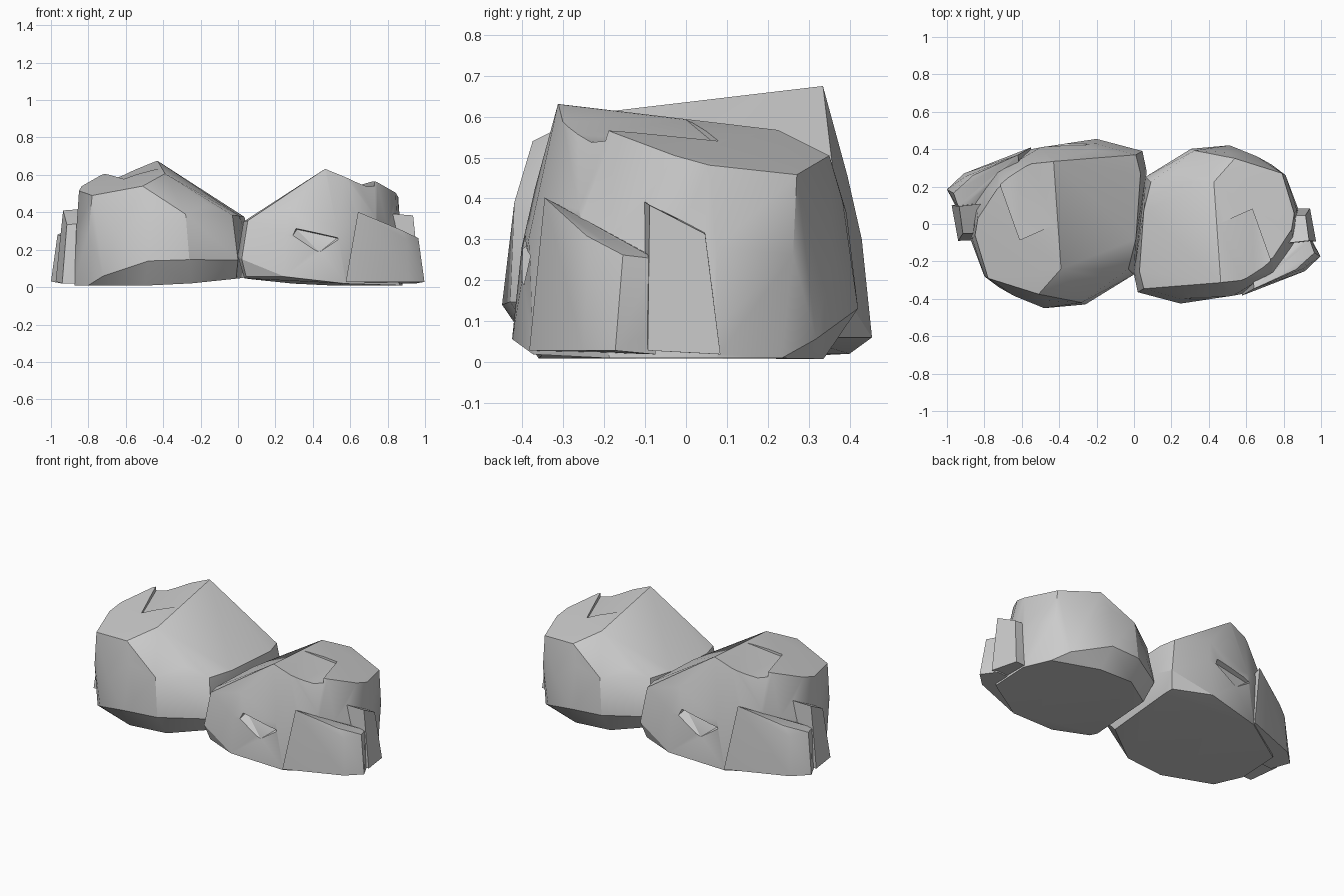
import bpy, bmesh, math

if "Cube" in bpy.data.objects:
    bpy.data.objects.remove(bpy.data.objects["Cube"])

def hull(name, pts):
    """Convex faceted stone piece from a few corner points."""
    bm = bmesh.new()
    for p in pts:
        bm.verts.new(p)
    r = bmesh.ops.convex_hull(bm, input=bm.verts)
    junk = {g for g in r["geom_interior"] + r["geom_unused"] if isinstance(g, bmesh.types.BMVert)}
    bmesh.ops.delete(bm, geom=list(junk), context='VERTS')
    bmesh.ops.recalc_face_normals(bm, faces=bm.faces)
    me = bpy.data.meshes.new(name)
    bm.to_mesh(me)
    bm.free()
    ob = bpy.data.objects.new(name, me)
    bpy.context.collection.objects.link(ob)
    return ob

def combine(target, tool, op):
    m = target.modifiers.new(op, 'BOOLEAN')
    m.operation, m.object, m.solver = op, tool, 'EXACT'
    bpy.context.view_layer.objects.active = target
    bpy.ops.object.modifier_apply(modifier=m.name)
    bpy.data.objects.remove(tool)

# Main boulder: top rim, sloped inner shoulder, belly and base
top = [(-.43, .335, .675), (-.39, -.24, .607), (-.51, -.375, .54), (-.78, -.29, .49),
       (-.85, -.06, .515), (-.835, .03, .54), (-.73, .19, .60), (-.55, .315, .655)]
shoulder = [(-.16, -.29, .44), (-.28, -.42, .39), (-.46, -.41, .42), (-.03, -.24, .385),
            (.01, -.08, .38), (.035, .27, .375), (.01, .37, .38), (-.23, .395, .455)]
belly = [(-.64, -.385, .28), (-.80, -.28, .28), (-.865, -.08, .30), (-.48, -.45, .14),
         (-.26, -.43, .147), (0, -.27, .145), (.025, -.08, .16), (.068, .28, .18),
         (.045, .39, .16), (-.2, .43, .30), (-.5, .41, .33), (-.72, .28, .40)]
base = [(-.72, -.34, .06), (-.8, -.25, .01), (-.5, -.36, .008), (-.25, -.35, .02),
        (-.01, -.18, .045), (.03, .3, .05), (.02, .36, .06), (-.2, .455, .06),
        (-.55, .4, .02), (-.86, .2, .01), (-.875, -.08, .01)]
left_rock = hull("left_rock", top + shoulder + belly + base)

# Low ledge flaring out at the back outer corner
combine(left_rock, hull("low_ledge", [
    (-1, .185, .03), (-.91, .27, .03), (-.55, .41, .03), (-.6, .1, .03), (-.945, .08, .02),
    (-.965, .165, .28), (-.9, .255, .27), (-.62, .37, .43), (-.6, .1, .29), (-.935, .08, .27),
    (-.86, .26, .33)]), 'UNION')

# Taller ledge against the outer end
combine(left_rock, hull("tall_ledge", [
    (-.94, -.09, .02), (-.975, .1, .03), (-.8, .1, .03), (-.8, -.085, .02),
    (-.915, -.05, .335), (-.935, .095, .41), (-.8, .11, .42), (-.8, -.05, .34)]), 'UNION')

# Chipped step in the top face
floor = [(-.42, 0, .634), (-.61, -.085, .563), (-.715, .21, .578), (-.7, .4, .58), (-.44, .42, .685)]
combine(left_rock, hull("chip_cutter", floor + [(x, y, 1) for x, y, z in floor]), 'DIFFERENCE')

# Shallow dent in the back wall
combine(left_rock, hull("dent_cutter", [
    (-.25, .52, .35), (-.54, .52, .29), (-.55, .52, .22), (-.2, .52, .22),
    (-.27, .385, .33), (-.5, .39, .28), (-.4, .425, .2)]), 'DIFFERENCE')

bpy.ops.object.select_all(action='DESELECT')
left_rock.select_set(True)
bpy.context.view_layer.objects.active = left_rock
bpy.ops.object.shade_smooth_by_angle(angle=math.radians(25))

# Second boulder: the same stone turned half round and a little smaller
right_rock = left_rock.copy()
right_rock.data = left_rock.data.copy()
right_rock.name = "right_rock"
bpy.context.collection.objects.link(right_rock)
right_rock.rotation_euler.z = math.pi
right_rock.scale = (.935,) * 3
right_rock.location.x = .062
